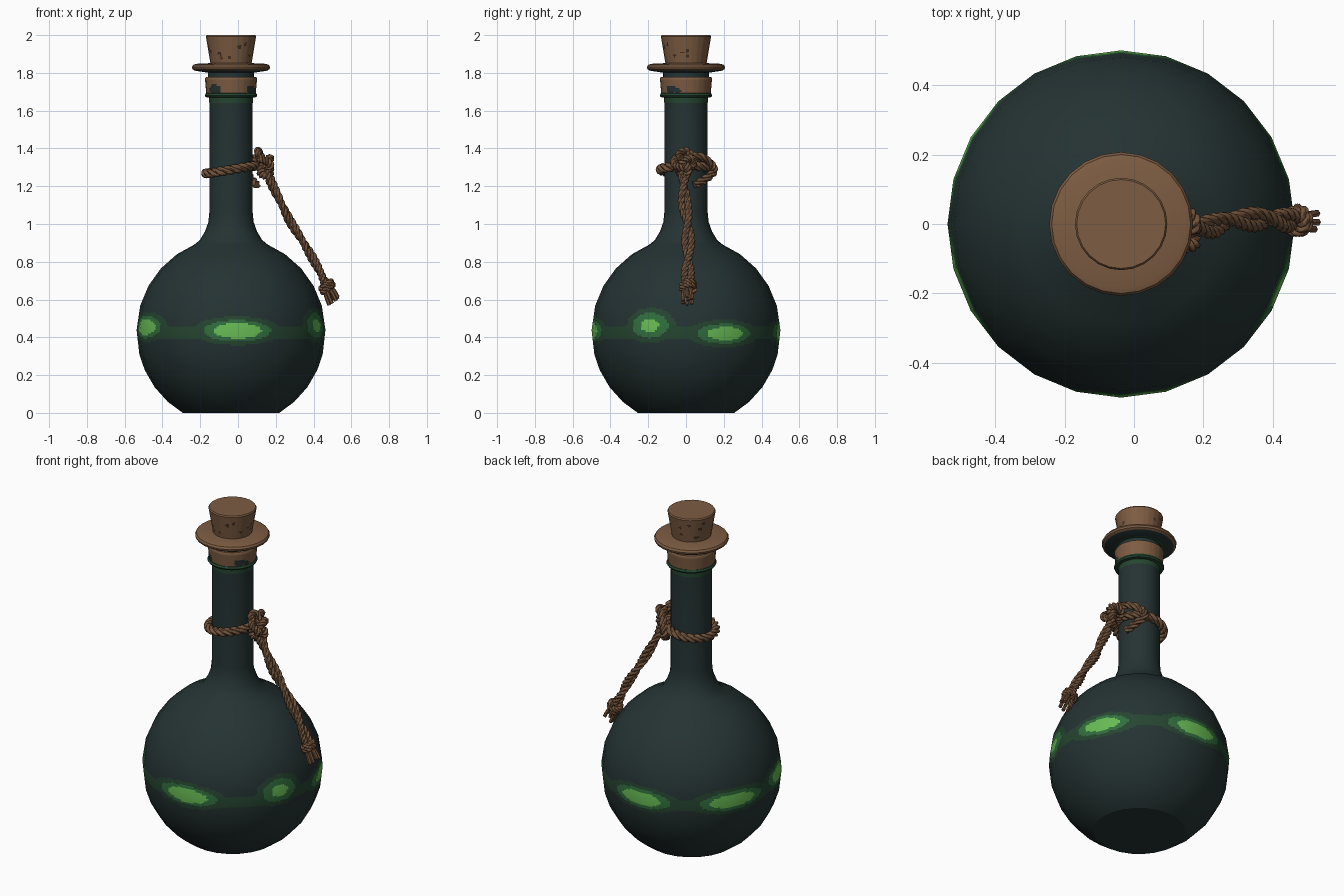
import bpy, bmesh, math, random
from mathutils import Vector

if "Cube" in bpy.data.objects:
    bpy.data.objects.remove(bpy.data.objects["Cube"])

random.seed(4)
AX = -0.037                      # bottle axis in x
CZ, R = 0.43, 0.5                # globe centre height and radius


def mat(name, r, g, b):
    m = bpy.data.materials.new(name)
    m.diffuse_color = (r, g, b, 1)
    m.use_nodes = True
    m.node_tree.nodes["Principled BSDF"].inputs["Base Color"].default_value = m.diffuse_color
    return m


GLASS = mat("dark_glass", .0185, .033, .033)
DEEP = mat("deep_green", .019, .060, .030)
MID = mat("mid_green", .030, .155, .048)
GLOW = mat("bright_green", .140, .500, .090)
CORK = mat("cork_brown", .205, .108, .055)
ROPE = mat("rope_brown", .165, .085, .043)
PIT = mat("dark_brown", .060, .030, .016)


def lathe(bm, prof, seg, sides=24):
    """Spin (radius, z) points; extra segments stay on a polygon of `sides`."""
    rings = []
    for r, z in prof:
        ring = []
        for i in range(seg):
            a = 2 * math.pi * i / seg
            k = math.pi / sides
            rr = r * math.cos(k) / math.cos((a % (2 * k)) - k)
            ring.append(bm.verts.new((AX + rr * math.cos(a), rr * math.sin(a), z)))
        rings.append(ring)
    for lo, hi in zip(rings, rings[1:]):
        for i in range(seg):
            j = (i + 1) % seg
            bm.faces.new((lo[i], lo[j], hi[j], hi[i]))
    return rings


def finish(bm, name, mats, rule=None, sharp=40):
    if rule:
        for f in bm.faces:
            c = f.calc_center_median()
            f.material_index = rule(math.degrees(math.atan2(c.y, c.x - AX)), c.z, f)
    me = bpy.data.meshes.new(name)
    bm.to_mesh(me)
    bm.free()
    for m in mats:
        me.materials.append(m)
    ob = bpy.data.objects.new(name, me)
    bpy.context.collection.objects.link(ob)
    bpy.ops.object.select_all(action='DESELECT')
    ob.select_set(True)
    bpy.context.view_layer.objects.active = ob
    if sharp:
        bpy.ops.object.shade_smooth_by_angle(angle=math.radians(sharp))
    else:
        bpy.ops.object.shade_smooth()
    return ob


def adiff(a, b):
    return (a - b + 180) % 360 - 180


# glowing spots: angle, height, half width (deg), half height, mid scale, outer scale
SPOTS = [(-86, .435, 15, .040, 1.4, 1.9), (-23, .463, 6, .033, 2.0, 2.8),
         (25, .420, 12, .035, 1.5, 2.1), (90, .430, 15, .040, 1.4, 1.9),
         (153, .430, 16, .040, 1.4, 1.9), (-157, .455, 13, .042, 1.4, 1.9)]


def glass_rule(a, z, f):
    if z > 1.6:
        return 1
    if not .3 < z < .6:
        return 0
    best = 1 if abs(z - .425) < .028 else 0
    for sa, sz, w, h, m, o in SPOTS:
        d = math.hypot(adiff(a, sa) / w, (z - sz) / h)
        best = max(best, 3 if d < 1 else 2 if d < m else 1 if d < o else 0)
    return best


# glass globe and neck, with a finely cut band for the glow
def lat(d):
    return (R * math.cos(math.radians(d)), CZ + R * math.sin(math.radians(d)))


bm = bmesh.new()
lathe(bm, [lat(d) for d in (-59.3, -48, -36, -24, -14)], 24)
knots = [lat(d) for d in (-14, 1, 16)]
band = [tuple(p + (q - p) * k / 14 for p, q in zip(a, b))
        for a, b in zip(knots, knots[1:]) for k in range(14)] + [knots[-1]]
lathe(bm, band, 240)
lathe(bm, [lat(d) for d in (16, 29, 42, 55, 67)] +
      [(.165, .915), (.138, .96), (.12, 1.01), (.115, 1.06), (.115, 1.64), (.117, 1.675)], 24)
glass = finish(bm, "glass_bottle", [GLASS, DEEP, MID, GLOW], glass_rule, 0)
centre = Vector((AX, 0, CZ))
glass.data.normals_split_custom_set_from_vertices(
    [(v.co - centre).normalized() if v.co.z < .88 else v.normal.copy()
     for v in glass.data.vertices])

# flat bottle base
bm = bmesh.new()
ring = lathe(bm, [lat(-59.3)], 24)[0]
bm.faces.new(ring[::-1])
finish(bm, "bottle_base", [GLASS])

# glass lip under the collar and throat above it
bm = bmesh.new()
lathe(bm, [(.112, 1.668), (.134, 1.672), (.139, 1.681), (.134, 1.692), (.112, 1.695)], 24)
lathe(bm, [(.122, 1.765), (.122, 1.805)], 24)
finish(bm, "bottle_lip", [DEEP, GLASS], lambda a, z, f: int(z > 1.7))


# cork collar with chipped patches
def chips(a, z, f):
    for ca, cz, w, h in ((-132, 1.71, 17, .03), (-38, 1.712, 14, .022), (-20, 1.705, 8, .012)):
        if math.hypot(adiff(a, ca) / w, (z - cz) / h) < 1:
            return 1
    return 0


bm = bmesh.new()
lathe(bm, [(.112, 1.69)] + [(.131 + .007 * k / 8, 1.69 + .08 * k / 8) for k in range(9)] +
      [(.133, 1.778), (.112, 1.778)], 72)
finish(bm, "cork_collar", [CORK, GLASS], chips)

# wide brim: brown above, green glass below
bm = bmesh.new()
lathe(bm, [(.10, 1.800), (.135, 1.803), (.192, 1.812), (.204, 1.82), (.207, 1.831), (.20, 1.843),
           (.185, 1.848), (.10, 1.852)], 24)
finish(bm, "brim", [CORK, GLASS, DEEP],
       lambda a, z, f: 0 if z > 1.814 else (2 if z < 1.806 else 1))

# cork stopper with small pits
pits = [(random.uniform(-180, 180), random.uniform(1.87, 1.98), random.uniform(3, 6),
         random.uniform(.006, .012)) for _ in range(18)]
bm = bmesh.new()
rings = lathe(bm, [(.108 + .025 * k / 20, 1.845 + .148 * k / 20) for k in range(21)] +
              [(.128, 2.0)], 96)
bm.faces.new(rings[-1])
finish(bm, "cork_stopper", [CORK, PIT], lambda a, z, f: int(z < 1.99 and any(
    math.hypot(adiff(a, p[0]) / p[2], (z - p[1]) / p[3]) < 1 for p in pits)))


# rope helpers
def smooth_path(pts, n=8):
    """Catmull-Rom through the given points."""
    p = [Vector(q) for q in pts]
    p = [2 * p[0] - p[1]] + p + [2 * p[-1] - p[-2]]
    out = []
    for a, b, c, d in zip(p, p[1:], p[2:], p[3:]):
        for k in range(n):
            t = k / n
            out.append(.5 * (2 * b + (c - a) * t + (2 * a - 5 * b + 4 * c - d) * t * t
                             + (3 * b - a - 3 * c + d) * t ** 3))
    return out + [p[-2]]


def rope(name, path, ref, offset, thick, turns, strands=3, sides=7):
    """Twist several round strands about a path."""
    bm = bmesh.new()
    ref, n = Vector(ref), len(path)
    for s in range(strands):
        line = []
        for i, p in enumerate(path):
            t = (path[min(i + 1, n - 1)] - path[max(i - 1, 0)]).normalized()
            u = t.cross(ref).normalized()
            w = t.cross(u)
            a = 2 * math.pi * (turns * i / (n - 1) + s / strands)
            line.append((p + offset * (math.cos(a) * u + math.sin(a) * w), u, w))
        rings = [[bm.verts.new(c + thick * (math.cos(2 * math.pi * k / sides) * u
                                            + math.sin(2 * math.pi * k / sides) * w))
                  for k in range(sides)] for c, u, w in line]
        for lo, hi in zip(rings, rings[1:]):
            for k in range(sides):
                j = (k + 1) % sides
                bm.faces.new((lo[k], lo[j], hi[j], hi[k]))
        bm.faces.new(rings[0])
        bm.faces.new(rings[-1])
    bmesh.ops.recalc_face_normals(bm, faces=bm.faces)
    return finish(bm, name, [ROPE], None, 50)


# rope loop round the neck, rising to the knot on the right
loop = [Vector((AX + .133 * math.cos(a), .135 * math.sin(a), 1.288 + .02 * math.cos(a)))
        for a in (2 * math.pi * i / 72 for i in range(73))]
rope("neck_loop", loop, (0, 0, 1), .013, .0135, 7)

# slack second turn behind the right side
rope("slack_loop", smooth_path([(.12, .02, 1.36), (.10, .08, 1.355), (.055, .135, 1.315),
                                (.045, .145, 1.275), (.075, .10, 1.235), (.10, .045, 1.205)]),
     (1, .3, 0), .011, .012, 3)

# main knot, with a short bight standing above it
knot = []
for i in range(97):
    t = 2 * math.pi * i / 96
    knot.append(Vector((.145 - .026 * math.sin(3 * t),
                        -.012 + .018 * (math.sin(t) + 2 * math.sin(2 * t)),
                        1.31 + .018 * (math.cos(t) - 2 * math.cos(2 * t)))))
rope("main_knot", knot, (1, 0, 0), .011, .0125, 9)
rope("knot_bight", smooth_path([(.13, -.04, 1.33), (.11, -.03, 1.375), (.108, .01, 1.383),
                                (.13, .035, 1.33)]), (1, 0, 0), .011, .012, 2)

# hanging tail: two ropes winding loosely round each other
tail = smooth_path([(.15, -.01, 1.29), (.18, -.012, 1.21), (.228, -.006, 1.11), (.278, .008, 1.01),
                    (.335, .012, .92), (.388, .012, .83), (.432, .01, .75), (.467, .01, .675)])
for i, ph in enumerate((0, math.pi)):
    side = [p + .018 * Vector((.5 * math.sin(ph + k * .19), math.cos(ph + k * .19), 0))
            for k, p in enumerate(tail)]
    rope("tail_rope_%d" % (i + 1), side, (0, 1, 0), .009, .0115, 7)

# end knot wrapped round the tail
axis = Vector((.45, 0, -.89)).normalized()
u, w = Vector((0, 1, 0)), Vector((.89, 0, .45)).normalized()
wrap = []
for i in range(49):
    a = 2 * math.pi * 2 * i / 48
    wrap.append(Vector((.471, .01, .668)) + axis * (.036 * (i / 48 - .5))
                + .03 * (math.cos(a) * u + math.sin(a) * w))
rope("end_knot", wrap, axis, .008, .011, 6)

# frayed ends
for i in range(7):
    a = 2 * math.pi * i / 7
    spread = (math.cos(a) * u + math.sin(a) * w) if i else Vector()
    start = Vector((.472, .01, .665)) + spread * .016
    end = Vector((.508, .012, .588)) + spread * .03 + axis * random.uniform(-.012, .006)
    rope("frayed_end_%d" % (i + 1), smooth_path([start, (start + end) / 2 + spread * .004, end], 3),
         (0, 1, 0), 0, .0105, 0, 1, 6)
